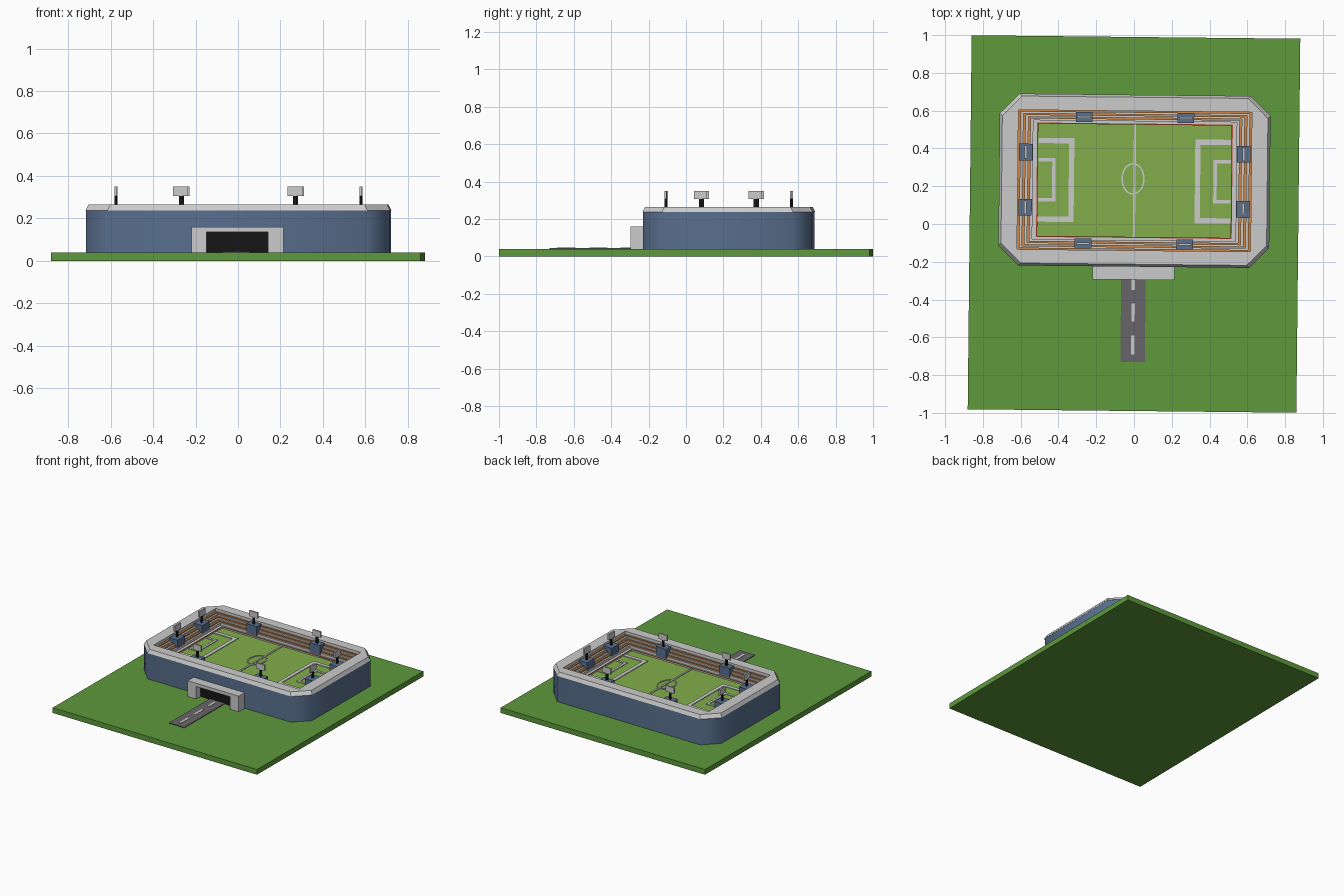
import bpy, bmesh, math
from mathutils import Matrix

if "Cube" in bpy.data.objects:
    bpy.data.objects.remove(bpy.data.objects["Cube"])

CY = 0.229                      # stadium centre in y
GZ = 0.04                       # top of ground slab
PZ = 0.17                       # pitch level


def material(name, col):
    m = bpy.data.materials.new(name)
    m.diffuse_color = (*col, 1)
    m.use_nodes = True
    m.node_tree.nodes["Principled BSDF"].inputs["Base Color"].default_value = m.diffuse_color
    return m


GREEN = material("grass", (0.11, 0.32, 0.045))
PITCH = material("pitch_green", (0.22, 0.42, 0.07))
BLUE = material("blue", (0.10, 0.16, 0.27))
ORANGE = material("orange", (0.62, 0.24, 0.06))
RED = material("red", (0.5, 0.08, 0.04))
ASPHALT = material("asphalt", (0.14, 0.13, 0.14))
BLACK = material("black", (0.008, 0.008, 0.008))
WHITE = material("white", (0.62, 0.62, 0.6))


def finish(name, bm, mat=None):
    bmesh.ops.remove_doubles(bm, verts=bm.verts, dist=1e-5)
    bmesh.ops.recalc_face_normals(bm, faces=bm.faces)
    me = bpy.data.meshes.new(name)
    bm.to_mesh(me)
    bm.free()
    ob = bpy.data.objects.new(name, me)
    bpy.context.collection.objects.link(ob)
    if mat:
        me.materials.append(mat)
    return ob


def boxes(name, specs, mat=None):
    """One object of boxes given as x0, x1, y0, y1, z0, z1."""
    bm = bmesh.new()
    for x0, x1, y0, y1, z0, z1 in specs:
        m = Matrix.Translation(((x0 + x1) / 2, (y0 + y1) / 2, (z0 + z1) / 2))
        m = m @ Matrix.Diagonal((abs(x1 - x0), abs(y1 - y0), z1 - z0, 1))
        bmesh.ops.create_cube(bm, size=1, matrix=m)
    return finish(name, bm, mat)


def loft(name, rings, mat=None, closed=False):
    """Skin chamfered rectangles given as half x, half y, chamfer, z."""
    bm = bmesh.new()
    loops = []
    for hx, hy, c, z in rings:
        pts = [(hx, hy - c), (hx - c, hy), (c - hx, hy), (-hx, hy - c),
               (-hx, c - hy), (c - hx, -hy), (hx - c, -hy), (hx, c - hy)]
        if c == 0:
            pts = [(hx, hy), (hx, hy), (-hx, hy), (-hx, hy),
                   (-hx, -hy), (-hx, -hy), (hx, -hy), (hx, -hy)]
        loops.append([bm.verts.new((x, CY + y, z)) for x, y in pts])
    if closed:
        loops.append(loops[0])
    for a, b in zip(loops, loops[1:]):
        for i in range(8):
            j = (i + 1) % 8
            bm.faces.new((a[i], a[j], b[j], b[i]))
    return finish(name, bm, mat)


# Ground and road
boxes("ground", [(-0.87, 0.87, -0.99, 0.99, 0, GZ)], GREEN)
boxes("road", [(-0.065, 0.065, -0.73, -0.23, GZ, GZ + 0.005)], ASPHALT)
boxes("road_dashes", [(-0.009, 0.009, a, b, GZ + 0.005, GZ + 0.007)
                      for a, b in ((-0.35, -0.27), (-0.515, -0.42), (-0.69, -0.59))], WHITE)

# Outer wall and roof rim
wall = loft("outer_wall", [(0.714, 0.452, 0.105, GZ), (0.714, 0.452, 0.105, 0.24)], BLUE)
for p in wall.data.polygons:
    p.use_smooth = True
loft("roof_rim", [(0.717, 0.455, 0.105, 0.238), (0.703, 0.442, 0.105, 0.265),
                  (0.618, 0.369, 0, 0.265), (0.618, 0.369, 0, 0.235)])

# Stepped stands with a bench along the back of each tier
PX, PY = 0.512, 0.297
TIERS = 4


def half(t):
    return PX + 0.106 * t, PY + 0.072 * t


steps, benches = [], []
for i in range(TIERS):
    z = PZ + 0.008 + 0.019 * i
    a, b = half(i / TIERS), half((i + 1) / TIERS)
    steps += [(*a, 0, z - (0.019 if i else 0.008)), (*a, 0, z), (*b, 0, z)]
    if i:
        m = half((i + 0.5) / TIERS)
        loft(f"bench_row_{i}", [(*m, 0, z), (*m, 0, z + 0.008), (*b, 0, z + 0.008)], ORANGE)
loft("stand_steps", steps)
loft("pitch_border", [(PX + 0.006, PY + 0.006, 0, PZ), (PX + 0.006, PY + 0.006, 0, PZ + 0.011),
                      (PX, PY, 0, PZ + 0.011), (PX, PY, 0, PZ)], RED, closed=True)

# Pitch and its markings
boxes("pitch", [(-PX, PX, CY - PY, CY + PY, PZ - 0.02, PZ)], PITCH)
L0, L1 = PZ, PZ + 0.005
marks = [(-0.006, 0.006, CY - PY, CY + PY, L0, L1)]
for s in (-1, 1):
    for inner, hy, w in ((0.32, 0.222, 0.028), (0.418, 0.115, 0.018)):
        marks.append((s * inner, s * (inner + w), CY - hy, CY + hy, L0, L1))
        for e in (-1, 1):
            marks.append((s * (inner + w), s * 0.51, CY + e * hy, CY + e * (hy - w), L0, L1))
boxes("pitch_lines", marks, WHITE)

bm = bmesh.new()
N = 32
ring = []
for k in range(N):
    c, s = math.cos(math.tau * k / N), math.sin(math.tau * k / N)
    ring.append([bm.verts.new((rx * c - 0.008, CY + 0.01 + ry * s, z)) for rx, ry, z in
                 ((0.062, 0.084, L0), (0.062, 0.084, L1), (0.054, 0.076, L1), (0.054, 0.076, L0))])
for k in range(N):
    a, b = ring[k], ring[(k + 1) % N]
    for i in range(3):
        bm.faces.new((a[i], b[i], b[i + 1], a[i + 1]))
finish("centre_circle", bm, WHITE)

# Entrance portal with dark gateway
boxes("entrance_portal", [(-0.217, -0.145, -0.295, -0.225, GZ, 0.16),
                          (0.145, 0.217, -0.295, -0.225, GZ, 0.16),
                          (-0.145, 0.145, -0.295, -0.225, 0.135, 0.16)])
boxes("gateway", [(-0.145, 0.145, -0.245, -0.225, GZ, 0.135)], BLACK)

# Floodlights: blue cabin, dark pole, grey panel; panels face the pitch
spots = [(s * 0.577, CY + e * 0.146, True) for s in (-1, 1) for e in (-1, 1)]
spots += [(s * 0.269, CY + e * 0.335, False) for s in (-1, 1) for e in (-1, 1)]
for n, (x, y, side) in enumerate(spots):
    def block(name, long, thin, z0, z1, mat=None):
        hx, hy = (thin, long) if side else (long, thin)
        boxes(f"{name}_{n}", [(x - hx, x + hx, y - hy, y + hy, z0, z1)], mat)
    block("light_cabin", 0.044, 0.035 if side else 0.027, 0.185, 0.255, BLUE)
    block("light_pole", 0.008, 0.005, 0.255, 0.31, BLACK)
    block("light_panel", 0.035, 0.006, 0.306, 0.35)

# Whole model is turned very slightly about z
turn = Matrix.Rotation(-0.0105, 4, 'Z')
for ob in bpy.context.collection.objects:
    ob.data.transform(turn)
